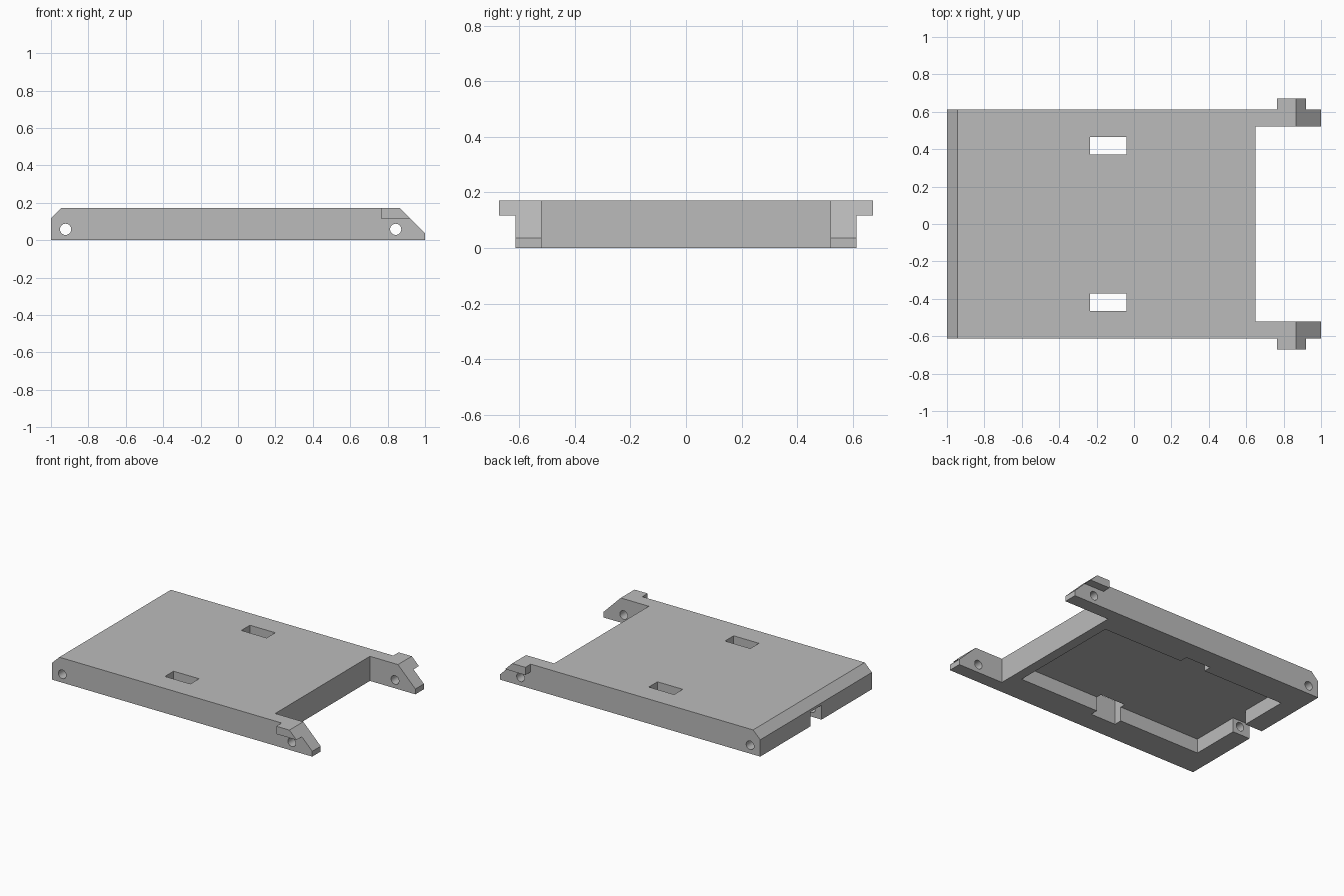
import bpy
import bmesh
import math
from mathutils import Matrix, Vector

cube = bpy.data.objects.get("Cube")
if cube:
    bpy.data.objects.remove(cube, do_unlink=True)

grey = bpy.data.materials.new("plain grey")
grey.use_nodes = True
COLOUR = (0.5, 0.5, 0.5, 1.0)
grey.diffuse_color = COLOUR
grey.node_tree.nodes["Principled BSDF"].inputs["Base Color"].default_value = COLOUR

HEIGHT = 0.171
HALF_WIDTH = 0.613
SHOULDER = 0.117    # height of the chamfer start and of the ear underside


def finish(name, bm):
    bmesh.ops.recalc_face_normals(bm, faces=bm.faces)
    mesh = bpy.data.meshes.new(name)
    bm.to_mesh(mesh)
    bm.free()
    mesh.materials.append(grey)
    obj = bpy.data.objects.new(name, mesh)
    bpy.context.collection.objects.link(obj)
    return obj


def extrude_profile(name, points, y0, y1):
    """Side profile in x and z, extruded along y."""
    bm = bmesh.new()
    face = bm.faces.new([bm.verts.new((x, y0, z)) for x, z in points])
    out = bmesh.ops.extrude_face_region(bm, geom=[face])
    verts = [g for g in out["geom"] if isinstance(g, bmesh.types.BMVert)]
    bmesh.ops.translate(bm, vec=(0, y1 - y0, 0), verts=verts)
    return finish(name, bm)


def box(name, xs, ys, zs):
    points = [(xs[0], zs[0]), (xs[1], zs[0]), (xs[1], zs[1]), (xs[0], zs[1])]
    return extrude_profile(name, points, *ys)


def bore(name, x, z, radius):
    bm = bmesh.new()
    turn = Matrix.Translation(Vector((x, 0, z))) @ Matrix.Rotation(math.pi / 2, 4, "X")
    bmesh.ops.create_cone(bm, cap_ends=True, segments=32, radius1=radius,
                          radius2=radius, depth=2, matrix=turn)
    return finish(name, bm)


def cut(target, cutter):
    """Subtract the cutter, apply the result and drop the cutter."""
    cutter.hide_render = True
    mod = target.modifiers.new("cut", "BOOLEAN")
    mod.operation = "DIFFERENCE"
    mod.solver = "EXACT"
    mod.object = cutter
    bpy.context.view_layer.objects.active = target
    bpy.ops.object.modifier_apply(modifier=mod.name)
    bpy.data.objects.remove(cutter, do_unlink=True)


# Chamfered tray with two arms
tray = extrude_profile("tray", [
    (-1, 0), (1, 0), (1, 0.037), (0.866, HEIGHT),
    (-0.945, HEIGHT), (-1, SHOULDER)], -HALF_WIDTH, HALF_WIDTH)

# Opening between the arms, underside pocket and end notch
cut(tray, box("arm_gap", (0.65, 1.2), (-0.52, 0.52), (-0.1, 0.3)))
cut(tray, box("pocket", (-0.865, 0.58), (-0.41, 0.41), (-0.1, 0.1)))
cut(tray, box("end_notch", (-1.2, -0.8), (-0.06, 0.06), (-0.1, 0.1)))

# Strap slots through the deck
for y0, y1 in ((0.371, 0.466), (-0.466, -0.371)):
    cut(tray, box("slot", (-0.235, -0.04), (y0, y1), (-0.1, 0.3)))

# Pin holes across the end wall and the arms
for x in (-0.922, 0.843):
    cut(tray, bore("pin_hole", x, 0.058, 0.03))

# Small ears on the outside of the arms
ear = [(0.765, SHOULDER), (0.92, SHOULDER), (0.866, HEIGHT), (0.765, HEIGHT)]
parts = [tray]
for name, side in (("left_ear", 1), ("right_ear", -1)):
    parts.append(extrude_profile(name, ear, side * HALF_WIDTH, side * 0.672))

# Round holes shade smooth, everything else stays crisp
bpy.ops.object.select_all(action="DESELECT")
for part in parts:
    part.select_set(True)
bpy.context.view_layer.objects.active = tray
bpy.ops.object.shade_smooth_by_angle(angle=math.radians(30))
